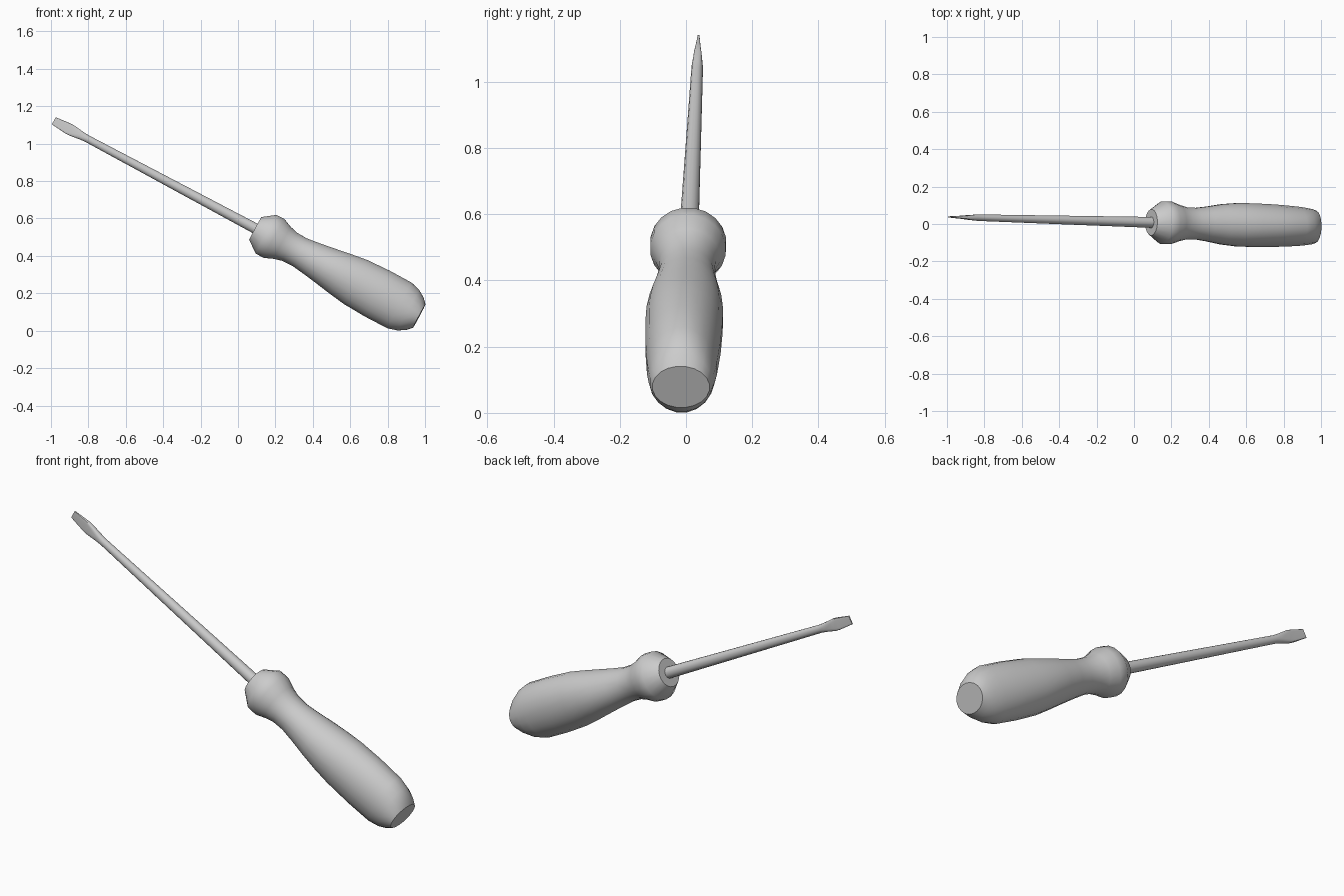
import bpy, math
from mathutils import Vector

if "Cube" in bpy.data.objects:
    bpy.data.objects.remove(bpy.data.objects["Cube"])

# Tool axis: from blade tip down to the butt of the handle
TIP = Vector((-0.985, 0.038, 1.122))
AXIS = Vector((0.882, -0.024, -0.471)).normalized()
SIDE = AXIS.cross(Vector((1, 0, 2))).normalized()
if SIDE.y < 0:
    SIDE = -SIDE
UP = AXIS.cross(SIDE).normalized()
if UP.z < 0:
    UP = -UP
# keep SIDE close to the y axis
SIDE = UP.cross(AXIS) if UP.cross(AXIS).y > 0 else AXIS.cross(UP)


def loft(name, sections, sides, angle):
    """Skin sections (distance, half height, half width, squareness) along the axis."""
    verts, faces = [], []
    for s, a, b, p in sections:
        for i in range(sides):
            t = 2 * math.pi * (i + 0.5) / sides
            c, k = math.cos(t), math.sin(t)
            c = math.copysign(abs(c) ** p, c)
            k = math.copysign(abs(k) ** p, k)
            verts.append(TIP + AXIS * s + UP * (a * c) + SIDE * (b * k))
    for j in range(len(sections) - 1):
        for i in range(sides):
            n = (i + 1) % sides
            faces.append((j * sides + i, j * sides + n,
                          (j + 1) * sides + n, (j + 1) * sides + i))
    faces.append(tuple(range(sides))[::-1])
    last = (len(sections) - 1) * sides
    faces.append(tuple(range(last, last + sides)))
    mesh = bpy.data.meshes.new(name)
    mesh.from_pydata(verts, [], faces)
    obj = bpy.data.objects.new(name, mesh)
    bpy.context.collection.objects.link(obj)
    bpy.ops.object.select_all(action='DESELECT')
    obj.select_set(True)
    bpy.context.view_layer.objects.active = obj
    bpy.ops.object.mode_set(mode='EDIT')
    bpy.ops.mesh.select_all(action='SELECT')
    bpy.ops.mesh.normals_make_consistent(inside=False)
    bpy.ops.object.mode_set(mode='OBJECT')
    bpy.ops.object.shade_smooth_by_angle(angle=math.radians(angle))
    return obj


# Handle: collar, neck, swelling grip and rounded butt
loft("handle", [
    (1.222, 0.070, 0.070, 1),
    (1.288, 0.119, 0.115, 1),
    (1.335, 0.119, 0.115, 1),
    (1.385, 0.098, 0.098, 1),
    (1.430, 0.086, 0.087, 1),
    (1.490, 0.084, 0.085, 1),
    (1.560, 0.093, 0.094, 1),
    (1.650, 0.107, 0.109, 1),
    (1.740, 0.122, 0.117, 1),
    (1.830, 0.135, 0.118, 1),
    (1.960, 0.141, 0.115, 1),
    (2.095, 0.140, 0.107, 1),
    (2.150, 0.124, 0.101, 1),
    (2.190, 0.099, 0.095, 1),
    (2.216, 0.071, 0.087, 1),
], 20, 40)

# Shaft with flattened, flared blade
loft("shaft_and_blade", [
    (0.000, 0.022, 0.003, 0.25),
    (0.085, 0.030, 0.009, 0.30),
    (0.110, 0.030, 0.012, 0.40),
    (0.165, 0.023, 0.017, 0.80),
    (0.200, 0.020, 0.018, 1),
    (1.260, 0.029, 0.030, 1),
], 16, 35)
